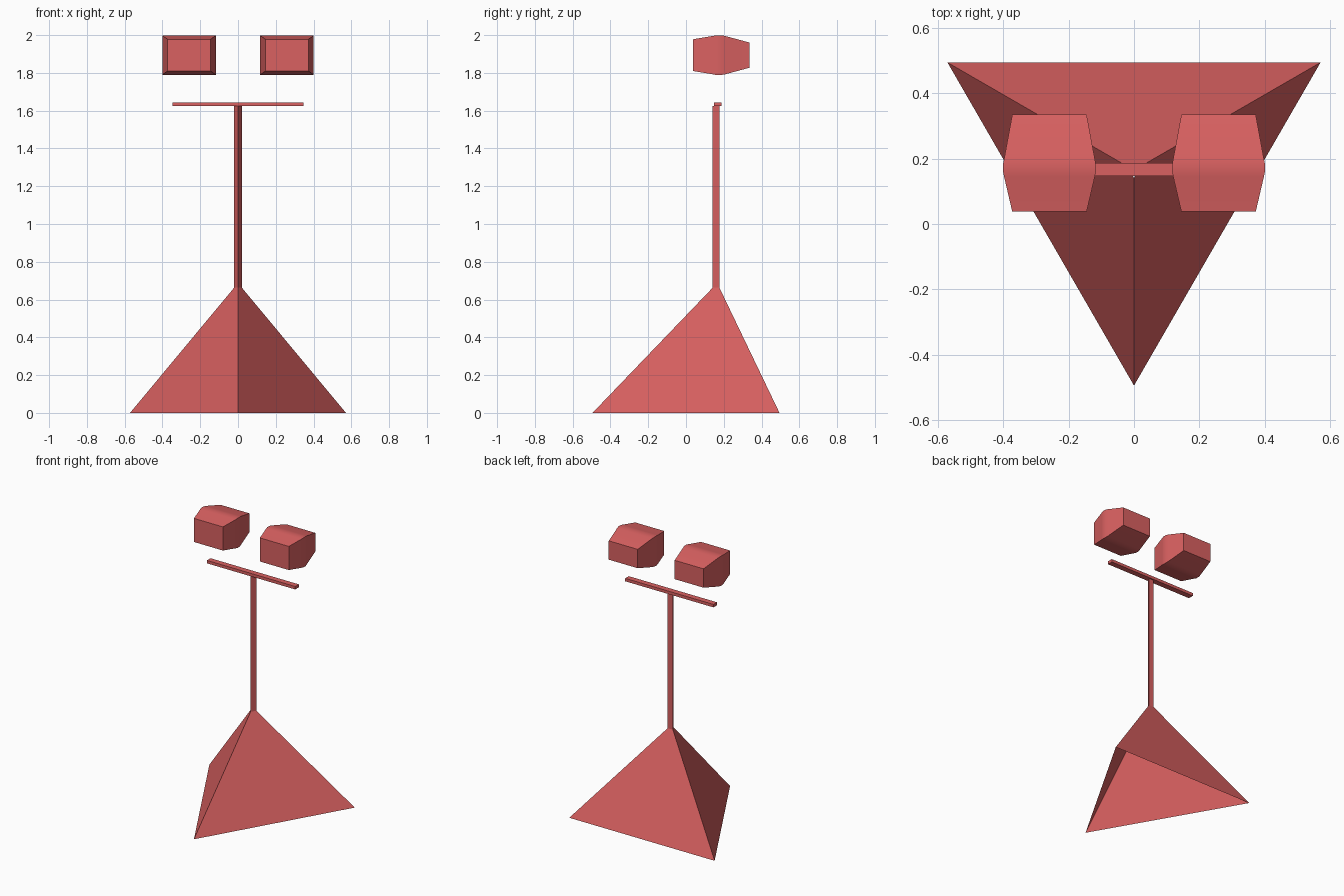
import bpy, bmesh
from math import sin, cos, pi

if "Cube" in bpy.data.objects:
    bpy.data.objects.remove(bpy.data.objects["Cube"])

red = bpy.data.materials.new("red")
red.diffuse_color = (0.7, 0.12, 0.12, 1)
red.use_nodes = True
red.node_tree.nodes["Principled BSDF"].inputs["Base Color"].default_value = red.diffuse_color


def loft(name, rings, caps):
    """Skin equal-length rings of points, optionally closing both ends."""
    bm = bmesh.new()
    loops = [[bm.verts.new(p) for p in ring] for ring in rings]
    n = len(loops[0])
    for a, b in zip(loops, loops[1:]):
        for i in range(n):
            j = (i + 1) % n
            bm.faces.new((a[i], a[j], b[j], b[i]))
    if caps:
        bm.faces.new(loops[0][::-1])
        bm.faces.new(loops[-1])
    if caps:
        bmesh.ops.recalc_face_normals(bm, faces=bm.faces)
    mesh = bpy.data.meshes.new(name)
    bm.to_mesh(mesh)
    bm.free()
    mesh.materials.append(red)
    ob = bpy.data.objects.new(name, mesh)
    bpy.context.collection.objects.link(ob)
    return ob


def triangle(r, z):
    angles = [-pi / 2 + k * 2 * pi / 3 for k in range(3)]
    return [(r * cos(a), 0.165 + r * sin(a), z) for a in angles]


def rectangle(cx, y, cz, hx, hz):
    return [(cx - hx, y, cz - hz), (cx + hx, y, cz - hz),
            (cx + hx, y, cz + hz), (cx - hx, y, cz + hz)]


# Three-sided pyramid foot drawn up into a thin post, open at both ends
loft("stand_and_post", [triangle(0.66, 0), triangle(0.0235, 0.663),
                        triangle(0.0235, 1.625)], caps=False)

# Crossbar on the post
loft("crossbar", [rectangle(0, y, 1.634, 0.347, 0.0105)
                  for y in (0.147, 0.187)], caps=True)

# Two floating lamp heads: y, half width, half height, with a rounded waist
profile = [(0.038, 0.114, 0.084), (0.145, 0.139, 0.102), (0.16, 0.142, 0.105),
           (0.185, 0.142, 0.105), (0.205, 0.138, 0.102), (0.335, 0.114, 0.067)]
for side, name in ((-1, "left_head"), (1, "right_head")):
    head = loft(name, [rectangle(side * 0.259, y, 1.894, hx, hz)
                       for y, hx, hz in profile], caps=True)
    bpy.ops.object.select_all(action='DESELECT')
    head.select_set(True)
    bpy.context.view_layer.objects.active = head
    bpy.ops.object.shade_smooth_by_angle()
